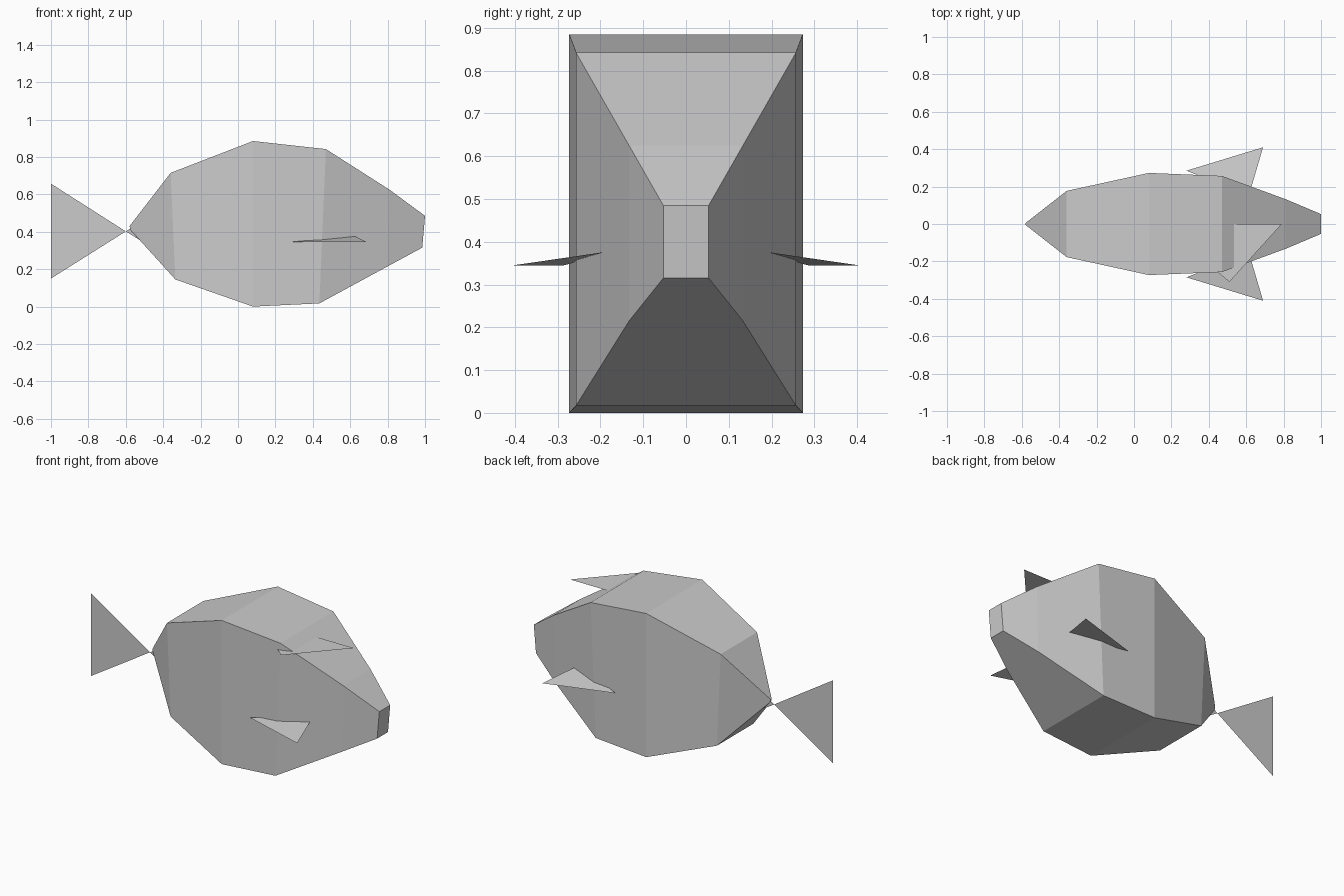
import bpy

if "Cube" in bpy.data.objects:
    bpy.data.objects.remove(bpy.data.objects["Cube"])


def make(name, verts, faces):
    mesh = bpy.data.meshes.new(name)
    mesh.from_pydata(verts, [], faces)
    mesh.update()
    obj = bpy.data.objects.new(name, mesh)
    bpy.context.collection.objects.link(obj)
    return obj


# Body: rectangular sections (top x, top z, bottom x, bottom z, half width)
sections = [
    (-0.58, 0.43, -0.575, 0.41, 0.005),
    (-0.36, 0.715, -0.335, 0.145, 0.177),
    (0.08, 0.885, 0.08, 0.0, 0.273),
    (0.47, 0.842, 0.435, 0.017, 0.257),
    (0.81, 0.625, 0.80, 0.215, 0.133),
    (1.0, 0.485, 0.985, 0.315, 0.053),
]
verts, faces = [], []
for tx, tz, bx, bz, w in sections:
    verts += [(tx, -w, tz), (tx, w, tz), (bx, w, bz), (bx, -w, bz)]
for s in range(len(sections) - 1):
    for i in range(4):
        a, b = s * 4 + i, s * 4 + (i + 1) % 4
        faces.append((a, a + 4, b + 4, b))
last = len(verts) - 4
faces += [(0, 1, 2, 3), (last + 3, last + 2, last + 1, last)]
make("body", verts, faces)

# Tail: flat upright fan crossing over at a narrow root
make("tail_fin",
     [(-1, 0, 0.657), (-1, 0, 0.15), (-0.6, 0, 0.402),
      (-0.52, 0, 0.352), (-0.52, 0, 0.452)],
     [(0, 1, 2), (2, 3, 4)])

# Flat side fins, one each side
for side, name in ((-1, "side_fin_front"), (1, "side_fin_back")):
    make(name,
         [(0.28, 0.285 * side, 0.345), (0.69, 0.41 * side, 0.344),
          (0.615, 0.155 * side, 0.381)],
         [(0, 1, 2) if side > 0 else (0, 2, 1)])

# Flat horizontal upper fin, partly buried in the body
make("upper_fin",
     [(0.15, 0, 0.80), (0.51, -0.31, 0.80), (0.79, 0, 0.80)],
     [(0, 1, 2)])
